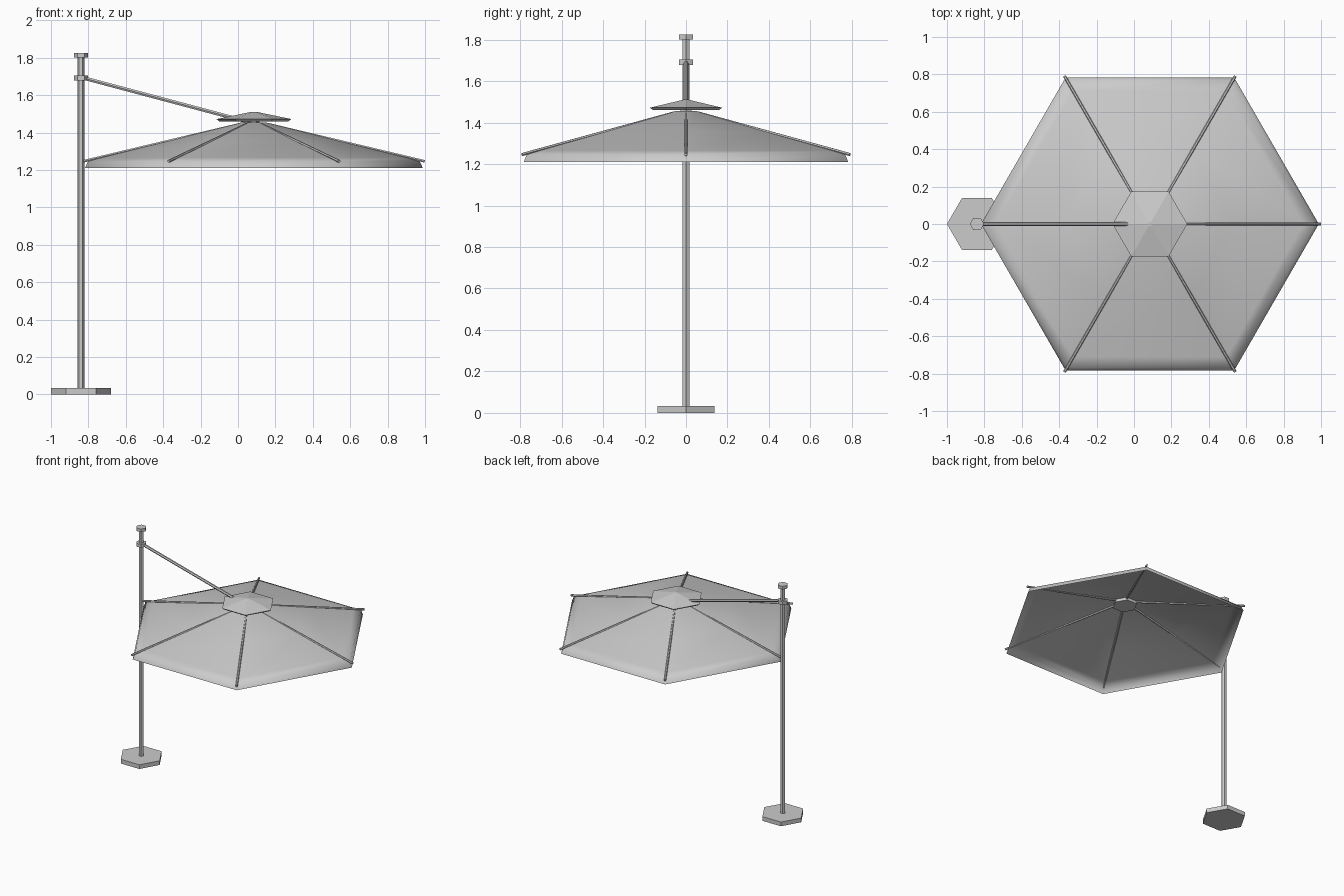
import bpy, bmesh, math
from mathutils import Vector

if "Cube" in bpy.data.objects:
    bpy.data.objects.remove(bpy.data.objects["Cube"])

POLE_X = -0.84      # mast axis
CX = 0.085          # canopy axis
SIDES = 6


def hex_loft(name, cx, rings, smooth=False, cap_bottom=True, cap_top=True):
    """Stack of hexagonal rings (radius, z); corners point along +-x."""
    bm = bmesh.new()
    loops = []
    for r, z in rings:
        loops.append([bm.verts.new((cx + r * math.cos(i * math.tau / SIDES),
                                    r * math.sin(i * math.tau / SIDES), z))
                      for i in range(SIDES)])
    for a, b in zip(loops, loops[1:]):
        for i in range(SIDES):
            j = (i + 1) % SIDES
            bm.faces.new((a[i], a[j], b[j], b[i]))
    if cap_bottom:
        bm.faces.new(loops[0][::-1])
    if cap_top:
        bm.faces.new(loops[-1])
    for f in bm.faces:
        f.smooth = smooth
    me = bpy.data.meshes.new(name)
    bm.to_mesh(me)
    bm.free()
    ob = bpy.data.objects.new(name, me)
    bpy.context.collection.objects.link(ob)
    return ob


def rod(name, p, q, r):
    """Six-sided straight bar between two points."""
    p, q = Vector(p), Vector(q)
    d = q - p
    ob = hex_loft(name, 0, [(r, 0), (r, d.length)])
    ob.rotation_euler = d.to_track_quat('Z', 'Y').to_euler()
    ob.location = p
    return ob


# Stand: base plate, mast, sliding collar and mast cap
hex_loft("base_plate", POLE_X, [(0.16, 0), (0.16, 0.033)])
hex_loft("mast", POLE_X, [(0.019, 0.033), (0.019, 1.80)])
hex_loft("mast_collar", POLE_X, [(0.038, 1.678), (0.038, 1.704)])
hex_loft("mast_cap", POLE_X, [(0.038, 1.80), (0.038, 1.825)])

# Sloping arm from the collar to the canopy hub
rod("support_arm", (POLE_X + 0.02, 0, 1.69), (CX, 0, 1.449), 0.011)

# Canopy: thin smooth sheet with a short flared valance
hex_loft("canopy", CX,
         [(0.903, 1.210), (0.887, 1.246), (0.82, 1.265), (0.45, 1.357), (0.06, 1.455)],
         smooth=True, cap_bottom=False)

# Vent cap above the canopy
hex_loft("vent_cap", CX, [(0.185, 1.460), (0.20, 1.472), (0.012, 1.511)])

# Hub beneath the canopy, with a neck up to the vent cap
hex_loft("hub", CX, [(0.09, 1.425), (0.09, 1.447)])
hex_loft("hub_neck", CX, [(0.03, 1.44), (0.03, 1.475)])

# Six ribs running along the canopy ridges
for i in range(SIDES):
    c, s = math.cos(i * math.tau / SIDES), math.sin(i * math.tau / SIDES)
    rod(f"rib_{i + 1}", (CX + 0.07 * c, 0.07 * s, 1.446),
        (CX + 0.913 * c, 0.913 * s, 1.246), 0.008)
